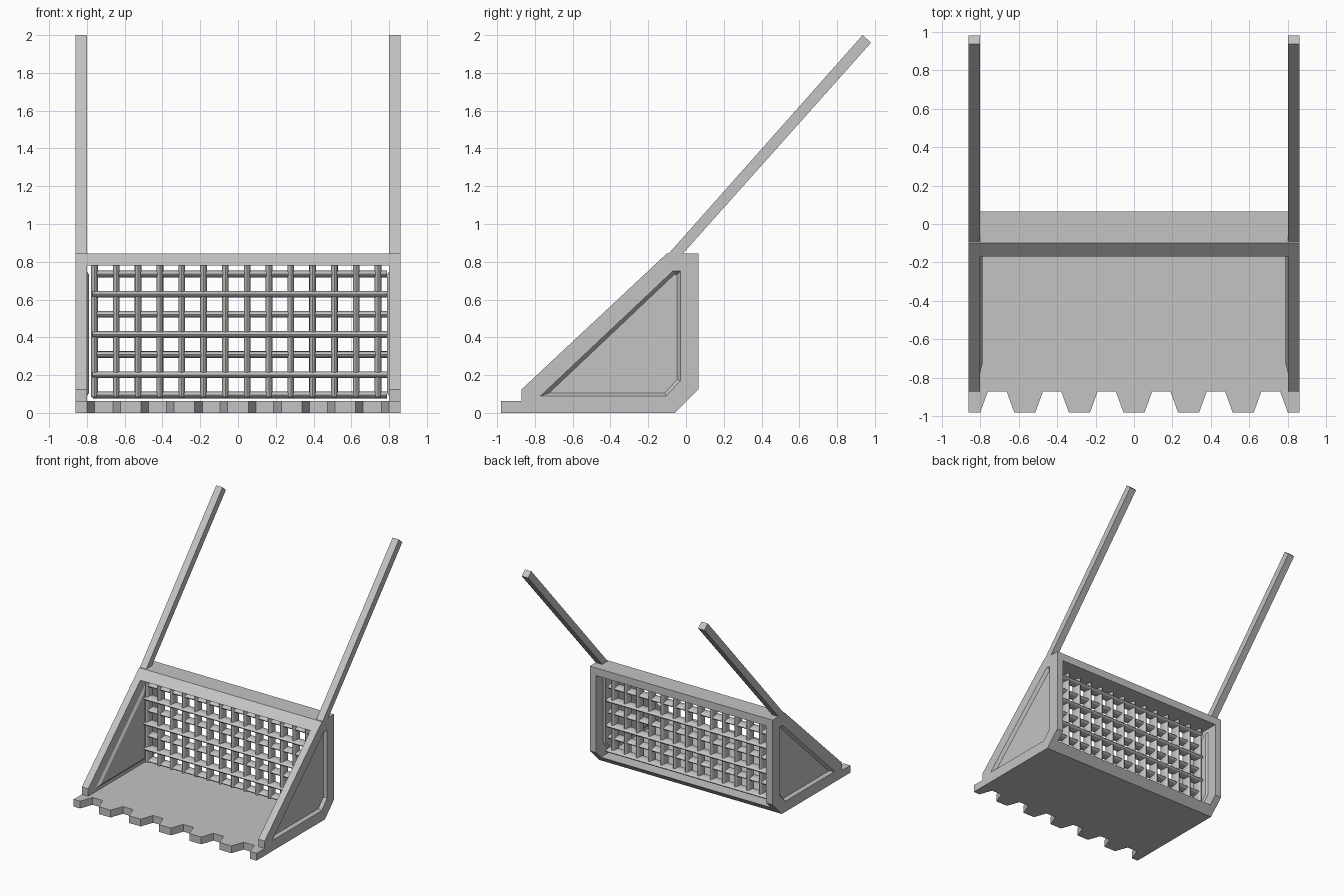
import bpy, bmesh, math
from mathutils import Matrix

if "Cube" in bpy.data.objects:
    bpy.data.objects.remove(bpy.data.objects["Cube"])

grey = bpy.data.materials.new("plain_grey")
grey.diffuse_color = (0.55, 0.55, 0.55, 1)
grey.use_nodes = True
grey.node_tree.nodes["Principled BSDF"].inputs["Base Color"].default_value = grey.diffuse_color


def finish(name, bm, smooth=False):
    bmesh.ops.recalc_face_normals(bm, faces=bm.faces[:])
    for f in bm.faces:
        f.smooth = smooth
    me = bpy.data.meshes.new(name)
    bm.to_mesh(me)
    bm.free()
    me.materials.append(grey)
    ob = bpy.data.objects.new(name, me)
    bpy.context.scene.collection.objects.link(ob)
    return ob


def loop(bm, pts):
    vs = [bm.verts.new(p) for p in pts]
    for a, b in zip(vs, vs[1:] + vs[:1]):
        bm.edges.new((a, b))
    return vs


def bridge(bm, a, b):
    n = len(a)
    for i in range(n):
        j = (i + 1) % n
        bm.faces.new((a[i], a[j], b[j], b[i]))


def fill_ring(bm, *loops):
    edges = []
    for vs in loops:
        edges += [bm.edges.get((a, b)) for a, b in zip(vs, vs[1:] + vs[:1])]
    bmesh.ops.triangle_fill(bm, use_beauty=True, use_dissolve=False, edges=edges)


def prism(name, prof, x0, x1):
    """Extrude a (y, z) profile along x."""
    bm = bmesh.new()
    a = loop(bm, [(x0, y, z) for y, z in prof])
    b = loop(bm, [(x1, y, z) for y, z in prof])
    bridge(bm, a, b)
    bm.faces.new(a)
    bm.faces.new(b)
    return finish(name, bm)


# Side plates: outer recess with sloped walls, slightly raised inner panel
OUTER = [(-0.87, 0.0), (-0.87, 0.125), (-0.10, 0.845), (0.065, 0.845),
         (0.065, 0.125), (-0.06, 0.0)]
PANEL = [(-0.77, 0.09), (-0.07, 0.75), (-0.03, 0.75), (-0.03, 0.17), (-0.105, 0.09)]
PANEL_IN = [(-0.725, 0.105), (-0.063, 0.732), (-0.047, 0.732), (-0.047, 0.177), (-0.113, 0.105)]


def side_plate(name, s):
    bm = bmesh.new()

    def ring(x, prof):
        return loop(bm, [(s * x, y, z) for y, z in prof])

    edge_out, edge_in = ring(0.86, OUTER), ring(0.80, OUTER)
    bridge(bm, edge_out, edge_in)
    for edge, rim_x, panel_x in ((edge_out, 0.86, 0.835), (edge_in, 0.80, 0.788)):
        rim, panel = ring(rim_x, PANEL), ring(panel_x, PANEL_IN)
        fill_ring(bm, edge, rim)
        bridge(bm, rim, panel)
        bm.faces.new(panel)
    finish(name, bm)


ARM = [(-0.09, 0.845), (0.935, 2.0), (0.98, 1.96), (-0.015, 0.845)]
for tag, s in (("left", -1), ("right", 1)):
    side_plate(tag + "_side_plate", s)
    prism(tag + "_arm", ARM, s * 0.80, s * 0.86)

# Top crossbar with a sloped front
prism("top_bar", [(-0.17, 0.78), (-0.10, 0.845), (0.065, 0.845), (0.065, 0.78)], -0.80, 0.80)

# Toothed floor: front outline in plan, chamfered back edge
front = [(-0.86, -0.98), (-0.80, -0.98), (-0.76, -0.87)]
for i in range(-2, 3):
    c = i * 0.284
    front += [(c - 0.095, -0.87), (c - 0.055, -0.98), (c + 0.055, -0.98), (c + 0.095, -0.87)]
front += [(0.76, -0.87), (0.80, -0.98), (0.86, -0.98)]
bm = bmesh.new()
low = loop(bm, [(x, y, 0) for x, y in front + [(0.86, -0.06), (-0.86, -0.06)]])
top = loop(bm, [(x, y, 0.062) for x, y in front + [(0.86, 0.002), (-0.86, 0.002)]])
bridge(bm, low, top)
bm.faces.new(low)
bm.faces.new(top)
finish("toothed_floor", bm)


# Back grille of rods with deep oval sections
def rods(name, mats):
    bm = bmesh.new()
    for m in mats:
        bmesh.ops.create_cone(bm, cap_ends=True, segments=16, radius1=1, radius2=1,
                              depth=1, matrix=m)
    ob = finish(name, bm, True)
    ob.data.set_sharp_from_angle(angle=math.radians(40))


HALF_W, HALF_D, GRILLE_Y = 0.018, 0.045, -0.11
rods("grille_uprights",
     [Matrix.Translation((-0.76 + i * 0.1155, GRILLE_Y, 0.435))
      @ Matrix.Diagonal((HALF_W, HALF_D, 0.70, 1)) for i in range(14)])
rods("grille_crossbars",
     [Matrix.Translation((0.01, GRILLE_Y + (0.012 if i % 2 == 0 else -0.012), 0.095 + i * 0.1067))
      @ Matrix.Diagonal((1.56, HALF_D, HALF_W, 1))
      @ Matrix.Rotation(math.pi / 2, 4, 'Y') for i in range(7)])
